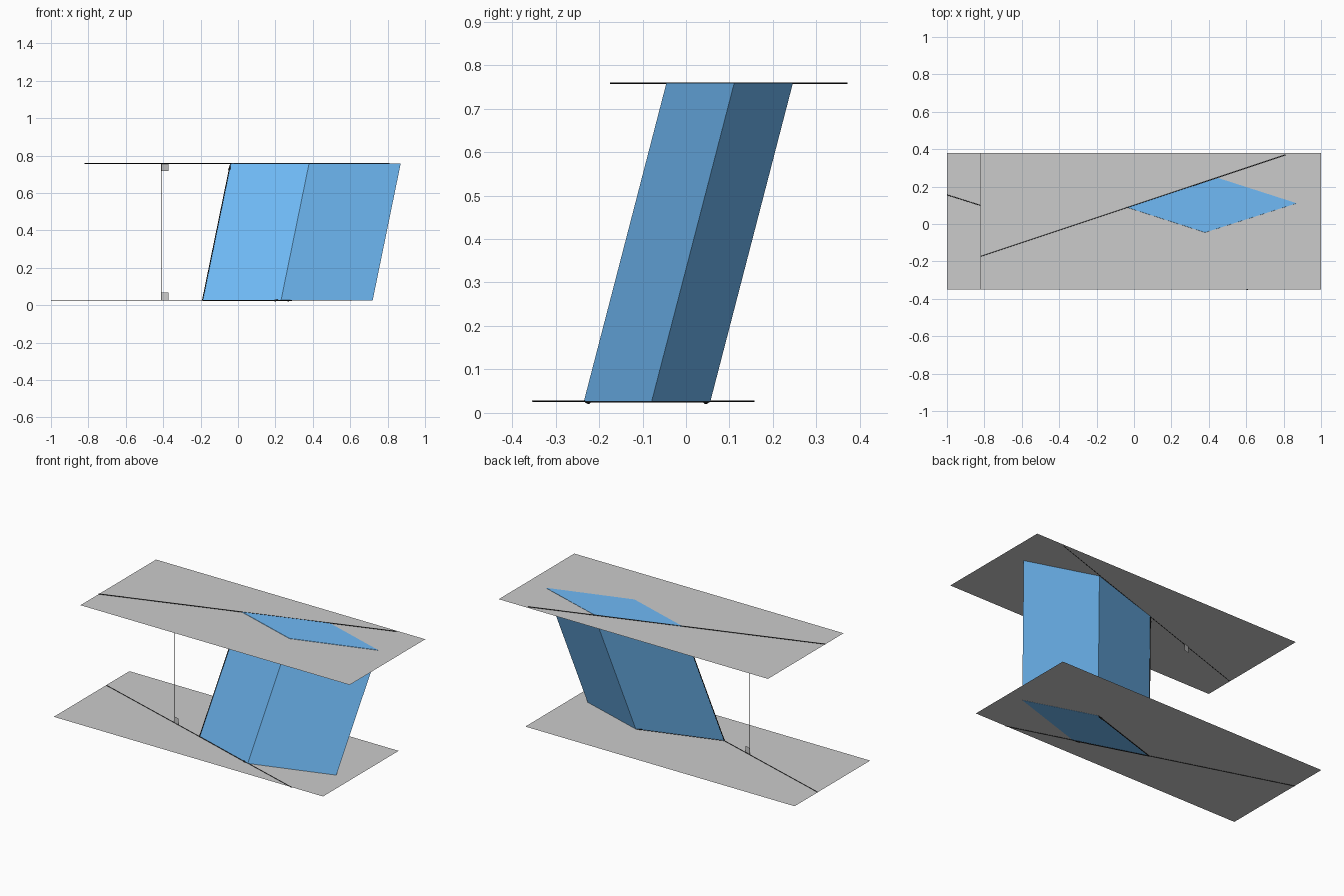
import bpy, bmesh
from mathutils import Vector as V

if "Cube" in bpy.data.objects:
    bpy.data.objects.remove(bpy.data.objects["Cube"])

Z0, Z1 = 0.027, 0.757           # heights of the two parallel planes


def material(name, rgb):
    m = bpy.data.materials.new(name)
    m.diffuse_color = (*rgb, 1)
    m.use_nodes = True
    m.node_tree.nodes["Principled BSDF"].inputs["Base Color"].default_value = m.diffuse_color
    return m


BLUE = material("blue", (0.16, 0.49, 0.92))
BLACK = material("black", (0.01, 0.01, 0.01))


def finish(name, bm, mat=None):
    bmesh.ops.recalc_face_normals(bm, faces=bm.faces)
    me = bpy.data.meshes.new(name)
    bm.to_mesh(me)
    bm.free()
    ob = bpy.data.objects.new(name, me)
    bpy.context.collection.objects.link(ob)
    if mat:
        me.materials.append(mat)
    return ob


def sheet(name, origin, a, b, sweep=None, mat=None):
    """Parallelogram spanned by a and b, optionally swept into a solid."""
    bm = bmesh.new()
    o, a, b = V(origin), V(a), V(b)
    face = bm.faces.new([bm.verts.new(p) for p in (o, o + a, o + a + b, o + b)])
    if sweep:
        new = bmesh.ops.extrude_face_region(bm, geom=[face], use_keep_orig=True)["geom"]
        bmesh.ops.translate(bm, vec=V(sweep),
                            verts=[g for g in new if isinstance(g, bmesh.types.BMVert)])
    ob = finish(name, bm, mat)
    if not sweep:               # open sheets face up
        if ob.data.polygons[0].normal.z < 0:
            ob.data.flip_normals()
    return ob


def rod(name, p, q, r, r_end=None, mat=BLACK):
    """Round rod (or cone) from p to q."""
    p, q = V(p), V(q)
    d = q - p
    bm = bmesh.new()
    bmesh.ops.create_cone(bm, cap_ends=True, segments=12, radius1=r,
                          radius2=r if r_end is None else r_end, depth=d.length)
    ob = finish(name, bm, mat)
    ob.matrix_world = d.to_track_quat('Z', 'Y').to_matrix().to_4x4()
    ob.location = (p + q) / 2
    for f in ob.data.polygons:
        f.use_smooth = len(f.vertices) < 5
    return ob


def arrow(name, p, d):
    p, d = V(p), V(d)
    neck = p + d - d.normalized() * 0.035
    rod(name + "_shaft", p, neck, 0.0025)
    rod(name + "_head", neck, p + d, 0.006, 0.0005)


# parallel planes
sheet("lower_plane", (-1, -0.35, Z0), (1.82, 0, 0), (0, 0.73, 0))
sheet("upper_plane", (-0.82, -0.35, Z1), (1.82, 0, 0), (0, 0.73, 0))

# slanted box spanned by the three vectors
corner = V((-0.19, -0.10, Z0 - 0.0007))
u, v, w = V((0.42, -0.135, 0)), V((0.49, 0.156, 0)), V((0.15, 0.19, 0.7327))
sheet("slanted_box", corner, u, v, w, BLUE)

# skew lines lying in the planes
rod("lower_line", (-1, 0.156, Z0), (0.61, -0.352, Z0), 0.002)
rod("upper_line", (-0.82, -0.173, Z1 + 0.001), (0.81, 0.37, Z1 + 0.001), 0.002)

# vectors along the box edges
for name, d in (("lower_vector", u), ("side_vector", v), ("joining_vector", w)):
    arrow(name, corner, d)

# common perpendicular with its right-angle markers
foot, top = V((-0.41, -0.031, Z0)), V((-0.41, -0.031, Z1))
rod("perpendicular", foot, top, 0.001)
sheet("lower_angle_marker", foot, u.normalized() * 0.04, (0, 0, 0.04))
sheet("upper_angle_marker", top, v.normalized() * 0.04, (0, 0, -0.04))
